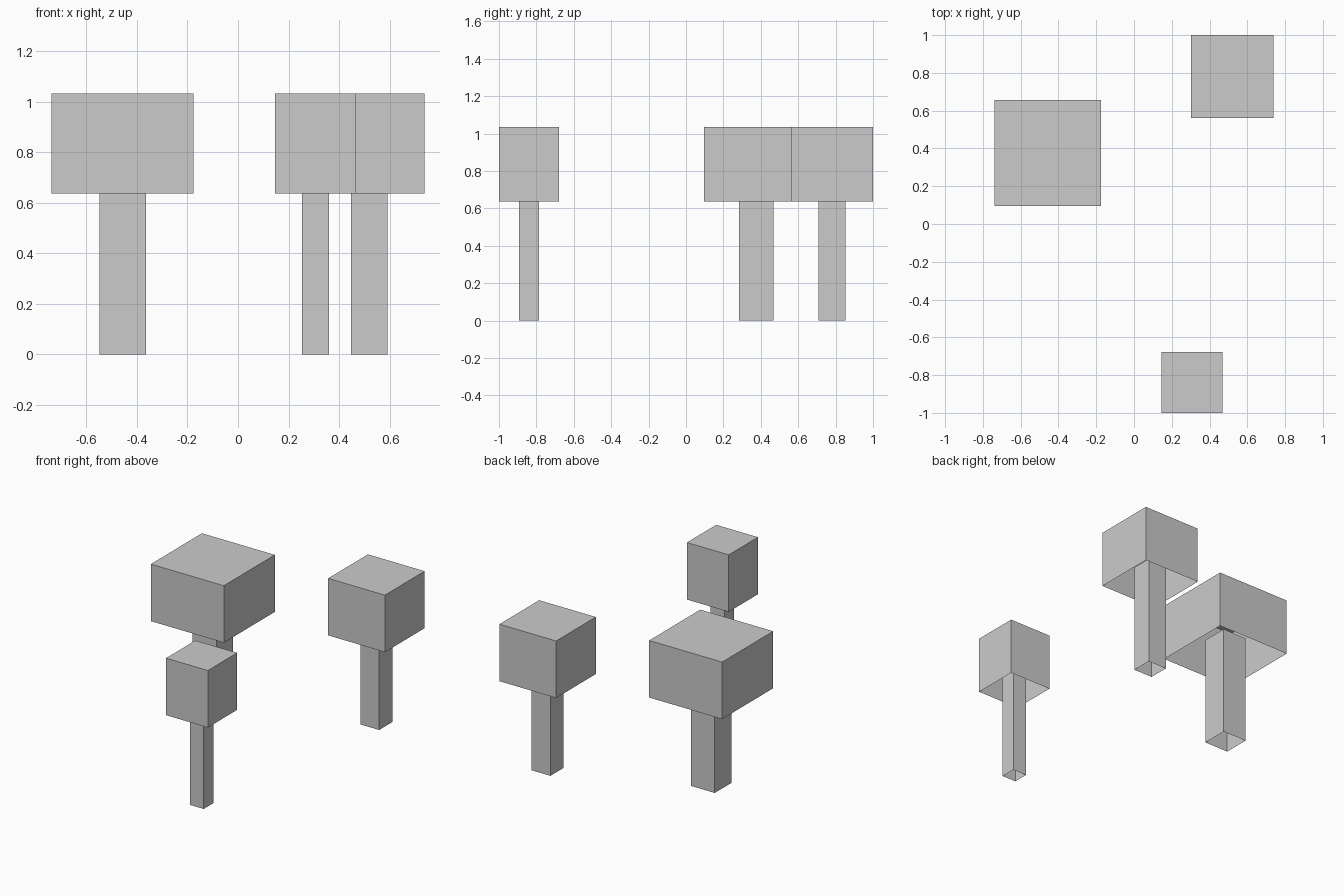
import bpy, bmesh
from mathutils import Matrix, Vector

if "Cube" in bpy.data.objects:
    bpy.data.objects.remove(bpy.data.objects["Cube"])

def open_box(name, x, y, width, z0, z1, drop):
    """Square box without the faces whose normal z is listed in drop."""
    bm = bmesh.new()
    bmesh.ops.create_cube(bm, size=1)
    bm.normal_update()
    gone = [f for f in bm.faces if round(f.normal.z) in drop]
    bmesh.ops.delete(bm, geom=gone, context='FACES_ONLY')
    bmesh.ops.scale(bm, vec=Vector((width, width, z1 - z0)), verts=bm.verts)
    bmesh.ops.translate(bm, vec=Vector((0, 0, (z0 + z1) / 2)), verts=bm.verts)
    mesh = bpy.data.meshes.new(name)
    bm.to_mesh(mesh)
    bm.free()
    ob = bpy.data.objects.new(name, mesh)
    ob.location = (x, y, 0)
    bpy.context.collection.objects.link(ob)
    return ob

# Tree positions: name, centre x, centre y, crown width, trunk width
trees = [
    ("large_tree", -0.457, 0.376, 0.562, 0.184),
    ("medium_tree", 0.519, 0.781, 0.437, 0.144),
    ("small_tree", 0.307, -0.839, 0.322, 0.106),
]

for name, x, y, crown, trunk in trees:
    # Trunk: four walls, open at both ends, running up inside the crown
    open_box(name + "_trunk", x, y, trunk, 0.0, 0.765, (-1, 1))
    # Crown: box open underneath
    open_box(name + "_crown", x, y, crown, 0.637, 1.034, (-1,))
